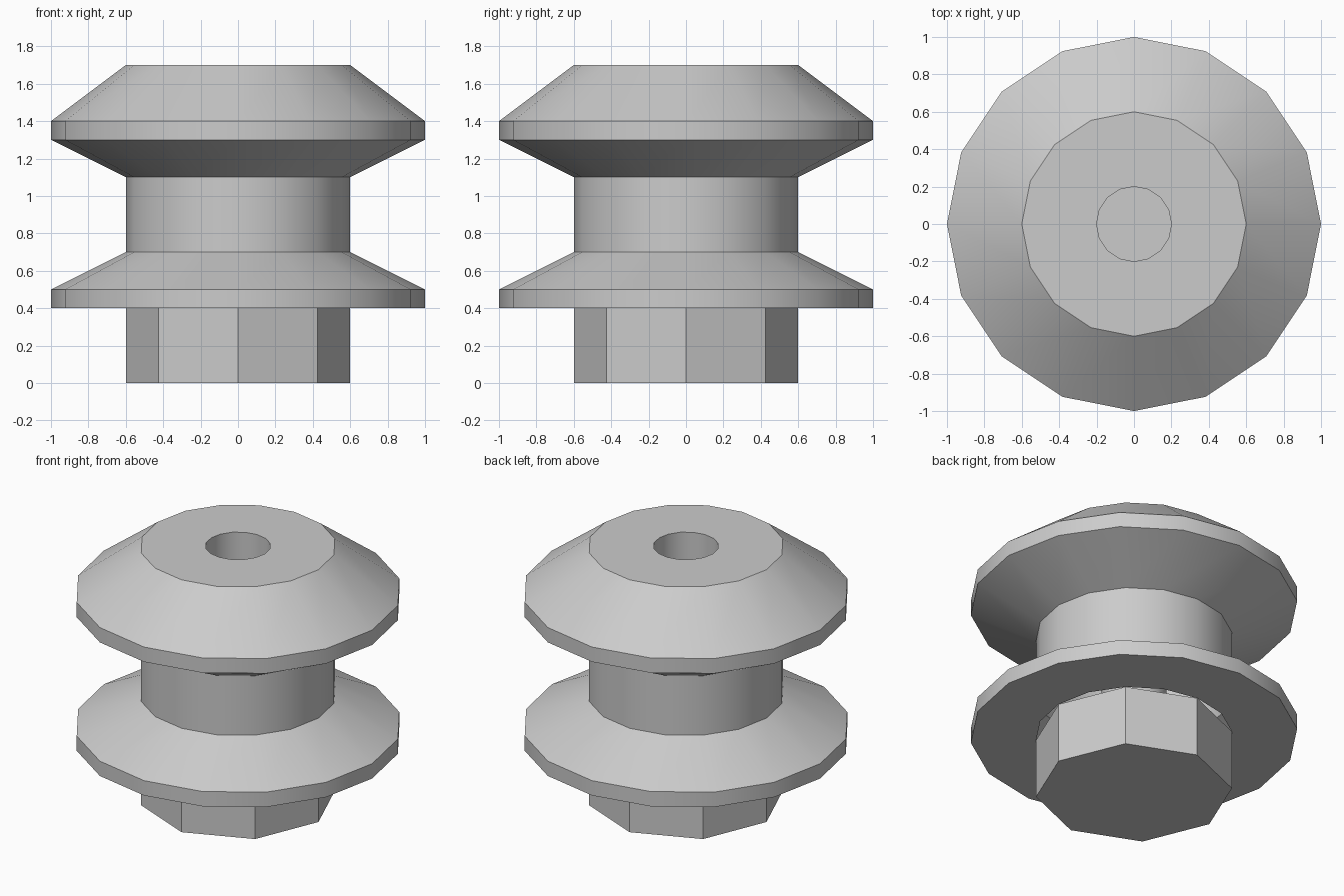
import bpy
import bmesh
from math import cos, sin, tau, radians

cube = bpy.data.objects.get("Cube")
if cube:
    bpy.data.objects.remove(cube, do_unlink=True)

# Single plain grey finish
grey = bpy.data.materials.new("plain_grey")
grey.use_nodes = True
colour = (0.6, 0.6, 0.6, 1)
grey.diffuse_color = colour
grey.node_tree.nodes["Principled BSDF"].inputs["Base Color"].default_value = colour


def lathe(name, profile, sides, capped=False):
    """Revolve a (radius, height) profile, listed upward on the outside."""
    bm = bmesh.new()
    rings = [[bm.verts.new((r * cos(tau * i / sides), r * sin(tau * i / sides), z))
              for i in range(sides)] for r, z in profile]
    for low, high in zip(rings, rings[1:]):
        for i in range(sides):
            j = (i + 1) % sides
            bm.faces.new((low[i], low[j], high[j], high[i]))
    if capped:
        bm.faces.new(rings[0][::-1])
        bm.faces.new(rings[-1])
    mesh = bpy.data.meshes.new(name)
    bm.to_mesh(mesh)
    bm.free()
    mesh.materials.append(grey)
    obj = bpy.data.objects.new(name, mesh)
    bpy.context.collection.objects.link(obj)
    bpy.ops.object.select_all(action="DESELECT")
    obj.select_set(True)
    bpy.context.view_layer.objects.active = obj
    bpy.ops.object.shade_smooth_by_angle(angle=radians(30))
    return obj


# Hollow spool: lower flange, neck, upper flange, flat top and central bore
lathe("flanged_spool", [
    (0.6, 0.4), (1, 0.4), (1, 0.5), (0.6, 0.7),
    (0.6, 1.1), (1, 1.3), (1, 1.4), (0.6, 1.7),
    (0.2, 1.7), (0.2, 0.4),
], 16)

# Eight-sided foot, whose top closes the bore
lathe("octagonal_foot", [(0.6, 0), (0.6, 0.4)], 8, capped=True)
